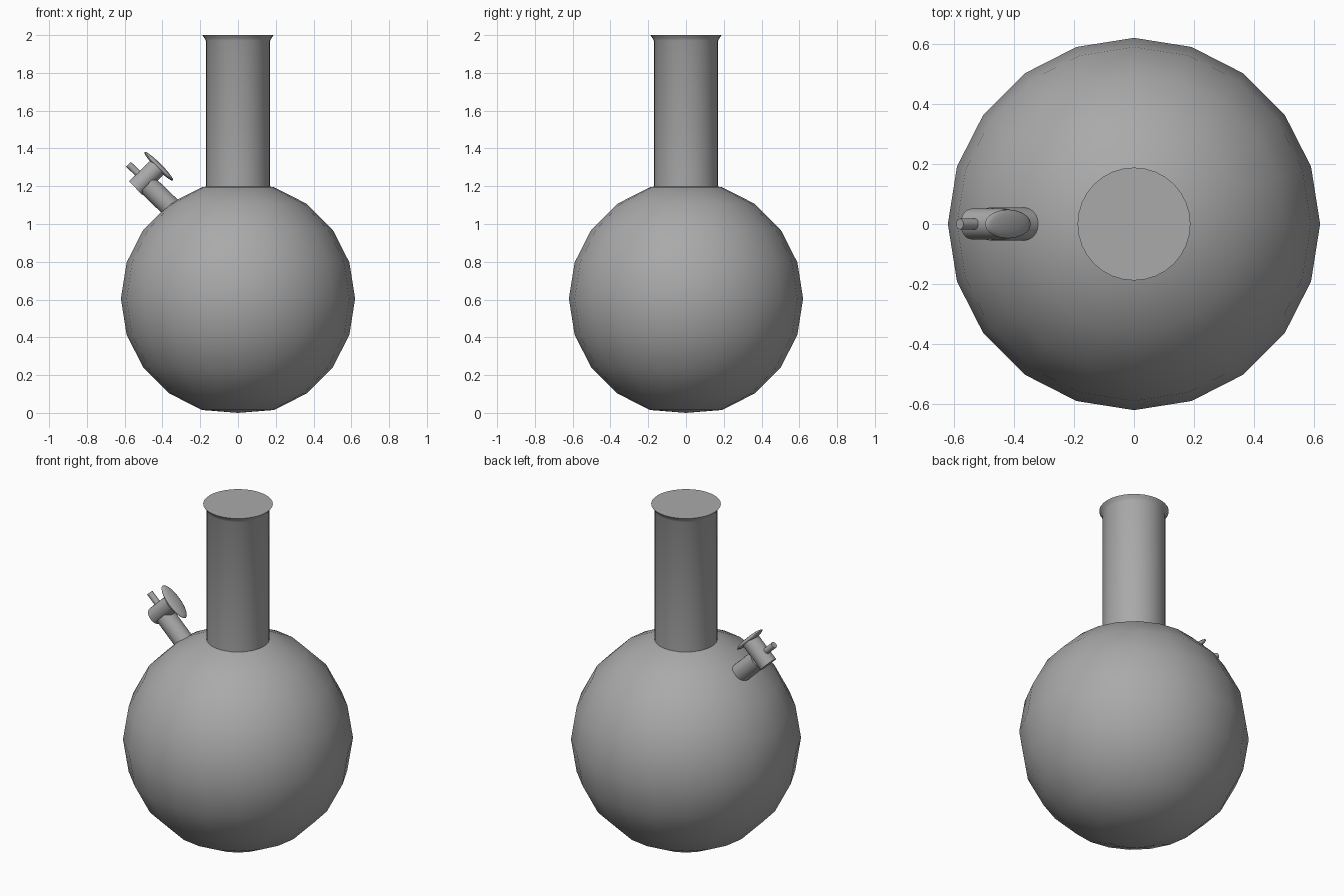
import bpy, bmesh, math
from mathutils import Vector, Matrix

cube = bpy.data.objects.get("Cube")
if cube:
    bpy.data.objects.remove(cube)

# One plain grey for every part
grey = bpy.data.materials.new("plain grey")
grey.use_nodes = True
colour = (0.4, 0.4, 0.4, 1)
grey.diffuse_color = colour
grey.node_tree.nodes["Principled BSDF"].inputs["Base Color"].default_value = colour


def finish(name, bm, angle=40):
    bmesh.ops.recalc_face_normals(bm, faces=bm.faces)
    mesh = bpy.data.meshes.new(name)
    bm.to_mesh(mesh)
    bm.free()
    mesh.materials.append(grey)
    obj = bpy.data.objects.new(name, mesh)
    bpy.context.collection.objects.link(obj)
    bpy.ops.object.select_all(action='DESELECT')
    obj.select_set(True)
    bpy.context.view_layer.objects.active = obj
    bpy.ops.object.shade_smooth_by_angle(angle=math.radians(angle))
    return obj


def rod(name, start, end, radius, sides=20):
    """Capped cylinder between two points."""
    a, b = Vector(start), Vector(end)
    axis = b - a
    bm = bmesh.new()
    bmesh.ops.create_cone(
        bm, cap_ends=True, segments=sides, radius1=radius, radius2=radius,
        depth=axis.length,
        matrix=Matrix.Translation((a + b) / 2) @ axis.to_track_quat('Z', 'Y').to_matrix().to_4x4())
    return finish(name, bm)


# Round body with a flattened underside
bm = bmesh.new()
bmesh.ops.create_uvsphere(bm, u_segments=20, v_segments=10, radius=0.62,
                          matrix=Matrix.Translation((0, 0, 0.605)))
for v in bm.verts:
    v.co.z = max(v.co.z, 0)
finish("round_body", bm)

# Straight neck with a flared, closed rim
bm = bmesh.new()
profile = [(0.17, 1.1), (0.17, 1.97), (0.178, 1.985), (0.188, 2.0)]
sides = 32
rings = [[bm.verts.new((r * math.cos(math.tau * i / sides),
                        r * math.sin(math.tau * i / sides), z))
          for i in range(sides)] for r, z in profile]
for low, high in zip(rings, rings[1:]):
    for i in range(sides):
        j = (i + 1) % sides
        bm.faces.new((low[i], low[j], high[j], high[i]))
bm.faces.new(rings[-1])
bm.faces.new(rings[0][::-1])
finish("neck", bm)

# Slanted side stem, with a cross cylinder and a thin rod at its tip
rod("side_stem", (-0.28, 0, 1.015), (-0.48, 0, 1.208), 0.055)
rod("bowl_holder", (-0.542, 0, 1.19), (-0.425, 0, 1.302), 0.051)
rod("thin_rod", (-0.47, 0, 1.21), (-0.58, 0, 1.316), 0.018, 12)

# Thin oval disc facing up and inward
bm = bmesh.new()
bmesh.ops.create_uvsphere(
    bm, u_segments=20, v_segments=10, radius=1,
    matrix=Matrix.Translation((-0.42, 0, 1.306))
    @ Matrix.Rotation(math.radians(45), 4, 'Y')
    @ Matrix.Diagonal((0.108, 0.048, 0.016, 1)))
finish("oval_disc", bm, 60)
